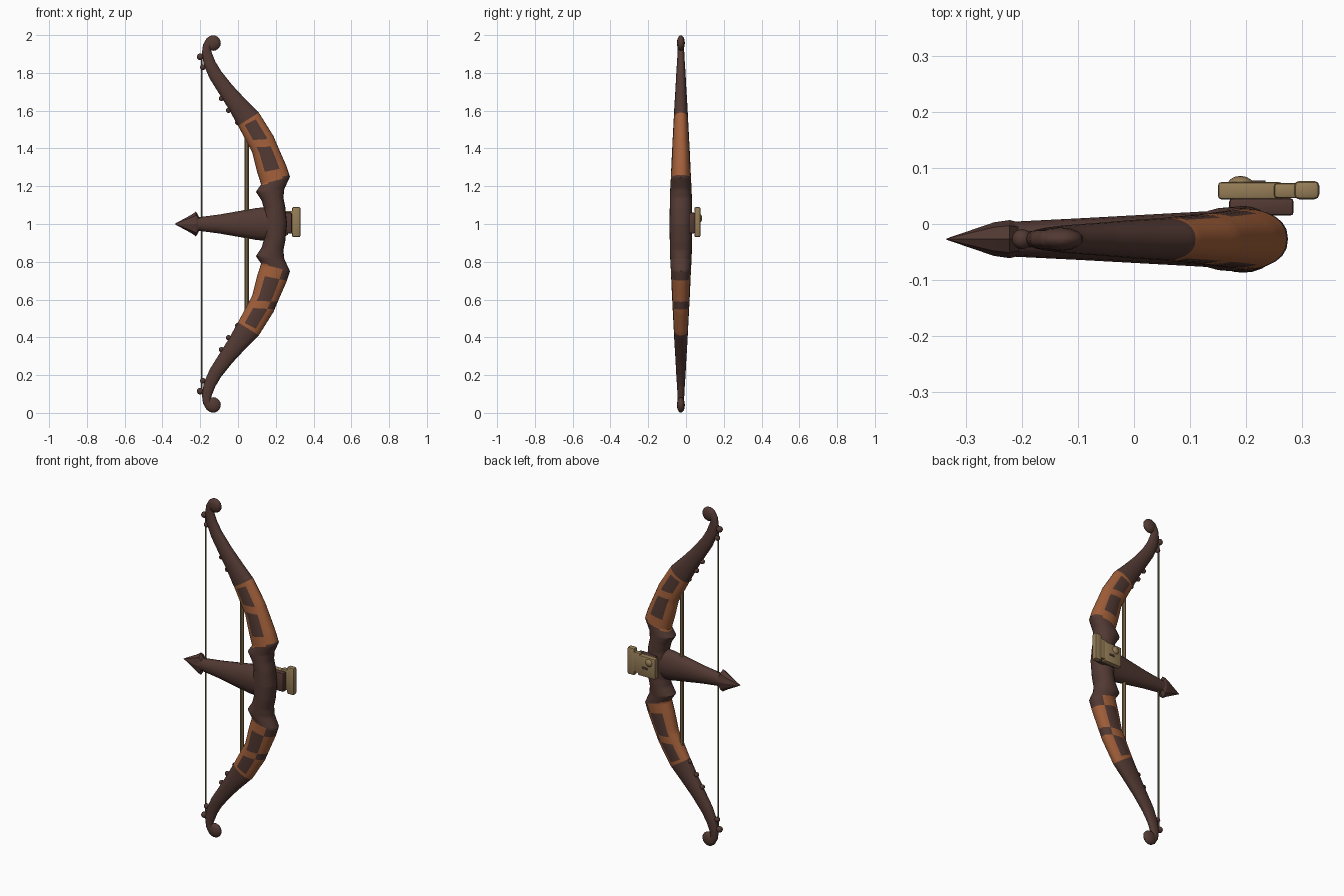
import bpy, bmesh, math
from mathutils import Vector

if "Cube" in bpy.data.objects:
    bpy.data.objects.remove(bpy.data.objects["Cube"])

YC = -0.027  # depth of the bow's centre plane


def material(name, rgb):
    m = bpy.data.materials.new(name)
    m.diffuse_color = (*rgb, 1)
    m.use_nodes = True
    m.node_tree.nodes["Principled BSDF"].inputs["Base Color"].default_value = m.diffuse_color
    return m


DARK = material("dark wood", (0.085, 0.041, 0.033))
WRAP = material("orange leather", (0.36, 0.115, 0.042))
TAN = material("tan brass", (0.30, 0.205, 0.095))
OLIVE = material("olive cord", (0.17, 0.145, 0.08))


def finish(bm, name, mats, angle=35):
    bmesh.ops.recalc_face_normals(bm, faces=bm.faces)
    me = bpy.data.meshes.new(name)
    bm.to_mesh(me)
    bm.free()
    ob = bpy.data.objects.new(name, me)
    bpy.context.collection.objects.link(ob)
    for m in mats:
        me.materials.append(m)
    bpy.ops.object.select_all(action='DESELECT')
    ob.select_set(True)
    bpy.context.view_layer.objects.active = ob
    bpy.ops.object.shade_smooth_by_angle(angle=math.radians(angle))
    return ob


def loft(bm, rings):
    """Skin a list of rings of points and cap both ends; returns side faces per row."""
    vs = [[bm.verts.new(p) for p in r] for r in rings]
    n = len(vs[0])
    rows = [[bm.faces.new((a[i], a[(i + 1) % n], b[(i + 1) % n], b[i])) for i in range(n)]
            for a, b in zip(vs, vs[1:])]
    bm.faces.new(vs[0])
    bm.faces.new(vs[-1])
    return rows


def ball(name, centre, radii, mat):
    bm = bmesh.new()
    bmesh.ops.create_uvsphere(bm, u_segments=14, v_segments=8, radius=1)
    for v in bm.verts:
        v.co = Vector(centre) + Vector([c * r for c, r in zip(v.co, radii)])
    return finish(bm, name, [mat], 60)


def rod(name, x, z0, z1, r, mat):
    bm = bmesh.new()
    loft(bm, [[(x + r * math.cos(k * math.tau / 10), YC + r * math.sin(k * math.tau / 10), z)
               for k in range(10)] for z in (z0, z1)])
    return finish(bm, name, [mat])


def block(name, x, y, z, mat, bevel=0.006):
    bm = bmesh.new()
    bmesh.ops.create_cube(bm, size=1)
    for v in bm.verts:
        v.co = [(a + b) / 2 + c * (b - a) for c, (a, b) in zip(v.co, (x, y, z))]
    bmesh.ops.bevel(bm, geom=bm.edges[:], offset=bevel, segments=2, affect='EDGES', profile=0.5)
    return finish(bm, name, [mat])


# Limb sections: string-side x, z, outer-side x, z, half depth
SECTIONS = [
    (.130, 1.00, .260, 1.00, .060), (.138, 1.08, .250, 1.09, .059),
    (.125, 1.125, .240, 1.14, .058), (.095, 1.17, .245, 1.185, .057),
    (.122, 1.21, .275, 1.25, .054), (.100, 1.28, .255, 1.31, .051),
    (.075, 1.38, .222, 1.385, .047), (.035, 1.455, .188, 1.465, .043),
    (.000, 1.52, .110, 1.59, .038), (-.05, 1.61, .040, 1.66, .034),
    (-.10, 1.69, -.030, 1.735, .029), (-.15, 1.77, -.090, 1.81, .025),
    (-.18, 1.84, -.120, 1.86, .021), (-.192, 1.90, -.138, 1.905, .018),
    (-.185, 1.95, -.145, 1.925, .017), (-.165, 1.985, -.142, 1.935, .017),
    (-.13, 1.998, -.135, 1.94, .017)]
SIDES, STEPS = 24, 6


def wrapped(t, u, lower):
    """Leather wrap with dark patches: t = section position, u = -1 string side .. 1 outer side."""
    if not 4.0 + 0.15 * u < t < 8.0:
        return False
    if 4.8 < t < 6.4 and -0.6 < u < 0.6:
        return False
    if 6.8 < t < 7.8 and -0.45 < u < 0.6:
        return False
    if lower and u > 0.55 and (t < 4.8 or 6.4 < t < 6.9):
        return False
    return True


def limb(name, lower):
    bm = bmesh.new()
    rings, ts = [], []
    total = (len(SECTIONS) - 1) * STEPS
    for k in range(total + 1):
        i = min(k // STEPS, len(SECTIONS) - 2)
        f = k / STEPS - i
        lx, lz, rx, rz, hy = [a + (b - a) * f for a, b in zip(SECTIONS[i], SECTIONS[i + 1])]
        ring = []
        for s in range(SIDES):
            a = math.tau * s / SIDES
            u, w = math.cos(a), math.sin(a)
            w = math.copysign(abs(w) ** 0.85, w)
            z = (lz + rz) / 2 + u * (rz - lz) / 2
            ring.append(((lx + rx) / 2 + u * (rx - lx) / 2, YC + hy * w, 2 - z if lower else z))
        rings.append(ring)
        ts.append(k / STEPS)
    for k, row in enumerate(loft(bm, rings)):
        for s, face in enumerate(row):
            u = math.cos(math.tau * (s + 0.5) / SIDES)
            face.material_index = int(wrapped(ts[k] + 0.5 / STEPS, u, lower))
    finish(bm, name, [DARK, WRAP], 40)


# Upper and lower limbs with curled tips, string pegs and studs
for side, lower in (("upper", False), ("lower", True)):
    def zz(z):
        return 2 - z if lower else z
    limb(side + "_limb", lower)
    ball(side + "_tip_curl", (-.132, YC, zz(1.958)), (.042, .021, .041), DARK)
    for n, (x, z, r) in enumerate([(-.20, 1.885, .018), (-.186, 1.83, .015), (-.088, 1.665, .014),
                                   (-.05, 1.602, .014), (-.002, 1.538, .014)]):
        ball(f"{side}_{'peg' if n < 2 else 'stud'}_{n}", (x, YC, zz(z)), (r, r, r), DARK)

# Bowstring and inner brace rod
rod("bowstring", -0.192, 0.12, 1.88, 0.005, OLIVE)
rod("brace_rod", 0.046, 0.50, 1.48, 0.011, TAN)


def spike(name, stations, sides, angle):
    bm = bmesh.new()
    loft(bm, [[(x, YC + hy * math.cos(k * math.tau / sides), 1 + hz * math.sin(k * math.tau / sides))
               for k in range(sides)] for x, hy, hz in stations])
    finish(bm, name, [DARK], angle)


# Tapered spike with a pointed head, facing the string side
spike("spike_shaft", [(-.24, .030, .032), (-.10, .037, .050), (.10, .048, .085), (.17, .052, .09)], 16, 40)
spike("spike_head", [(-.335, .001, .001), (-.25, .030, .047), (-.222, .034, .066), (-.205, .030, .035)], 8, 25)

# Rear clasp: body plate, neck, end bar, hinge and mount
block("clasp_mount", (.17, .285), (.015, .046), (.95, 1.06), DARK)
block("clasp_body", (.15, .265), (.044, .075), (.94, 1.06), TAN)
block("clasp_neck", (.25, .30), (.046, .073), (.95, 1.07), TAN)
block("clasp_end_bar", (.286, .331), (.044, .077), (.93, 1.09), TAN, 0.009)
ball("clasp_hinge", (.19, .068, 1.03), (.024, .018, .024), TAN)
block("clasp_slot", (.20, .235), (.072, .078), (.985, .998), DARK, 0.002)
